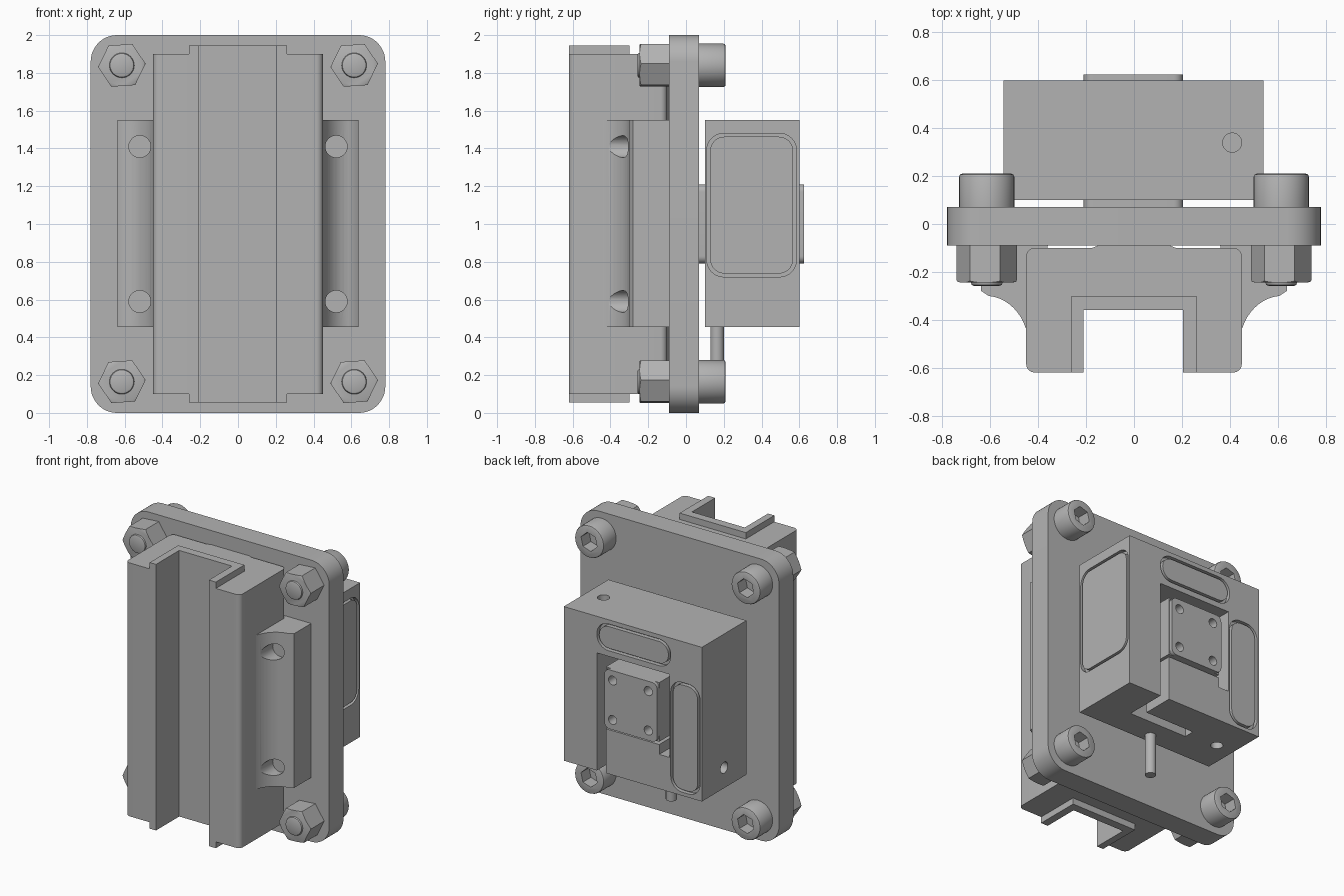
import bpy, bmesh, math

cube = bpy.data.objects.get("Cube")
if cube:
    bpy.data.objects.remove(cube, do_unlink=True)

grey = bpy.data.materials.new("machined_grey")
grey.use_nodes = True
COLOUR = (0.45, 0.45, 0.45, 1)
grey.diffuse_color = COLOUR
grey.node_tree.nodes["Principled BSDF"].inputs["Base Color"].default_value = COLOUR

# Axis of extrusion -> how a profile point (u, v) at depth w is placed
PLACE = {"x": lambda u, v, w: (w, u, v),
         "y": lambda u, v, w: (u, w, v),
         "z": lambda u, v, w: (u, v, w)}


def finish(name, bm):
    bmesh.ops.recalc_face_normals(bm, faces=bm.faces)
    mesh = bpy.data.meshes.new(name)
    bm.to_mesh(mesh)
    bm.free()
    mesh.materials.append(grey)
    obj = bpy.data.objects.new(name, mesh)
    bpy.context.collection.objects.link(obj)
    return obj


def prism(name, points, axis, low, high, bevel=0):
    bm = bmesh.new()
    base = bm.faces.new([bm.verts.new(PLACE[axis](u, v, low)) for u, v in points])
    top = bmesh.ops.extrude_face_region(bm, geom=[base])["geom"]
    shift = PLACE[axis](0, 0, high - low)
    bmesh.ops.translate(bm, vec=shift, verts=[g for g in top if isinstance(g, bmesh.types.BMVert)])
    if bevel:
        cap = [g for g in top if isinstance(g, bmesh.types.BMFace)][0]
        bmesh.ops.bevel(bm, geom=list(cap.edges), offset=bevel, segments=2,
                        profile=0.5, affect="EDGES")
    return finish(name, bm)


def rect(u0, u1, v0, v1, r=0, steps=8):
    if not r:
        return [(u0, v0), (u1, v0), (u1, v1), (u0, v1)]
    centres = [(u1 - r, v1 - r), (u0 + r, v1 - r), (u0 + r, v0 + r), (u1 - r, v0 + r)]
    return [(cu + r * math.cos(a), cv + r * math.sin(a))
            for q, (cu, cv) in enumerate(centres)
            for a in [(q + i / steps) * math.pi / 2 for i in range(steps + 1)]]


def ring(u, v, r, n=32, turn=0):
    return [(u + r * math.cos(turn + math.tau * i / n),
             v + r * math.sin(turn + math.tau * i / n)) for i in range(n)]


def boolean(obj, cutters, operation="DIFFERENCE"):
    for cutter in cutters:
        mod = obj.modifiers.new("cut", "BOOLEAN")
        mod.operation, mod.object, mod.solver = operation, cutter, "EXACT"
        bpy.context.view_layer.update()
        graph = bpy.context.evaluated_depsgraph_get()
        mesh = bpy.data.meshes.new_from_object(obj.evaluated_get(graph))
        obj.modifiers.clear()
        obj.data = mesh
        bpy.data.objects.remove(cutter, do_unlink=True)
    return obj


def groove(outline, axis, low, high, width=0.018):
    """Rounded loop cutter: an outer block less an inner block."""
    u0, u1, v0, v1 = outline
    outer = prism("cutter", rect(u0, u1, v0, v1, 0.09), axis, low, high)
    inner = prism("cutter", rect(u0 + width, u1 - width, v0 + width, v1 - width, 0.075),
                  axis, low - 0.1, high + 0.1)
    return boolean(outer, [inner])


# Mounting plate
prism("mounting_plate", rect(-0.78, 0.78, 0, 2, 0.14, 12), "y", -0.09, 0.07)

# Carriage body with its sliding liner
body = prism("carriage_body", rect(-0.45, 0.45, -0.62, -0.10, 0.035), "z", 0.1, 1.9)
boolean(body, [prism("cutter", rect(-0.26, 0.26, -0.8, -0.30), "z", -0.1, 2.1)])
prism("channel_liner", [(-0.26, -0.62), (-0.21, -0.62), (-0.21, -0.36), (0.205, -0.36),
                        (0.205, -0.62), (0.26, -0.62), (0.26, -0.30), (-0.26, -0.30)],
      "z", 0.055, 1.945)
prism("carriage_foot", [(-0.18, -0.102), (0.18, -0.102), (0.15, -0.09), (-0.15, -0.09)],
      "z", 0.1, 1.9)

# Curved side flanges with bolt holes
for side, label in ((1, "left"), (-1, "right")):
    curve = [(0.62 - 0.18 * math.cos(a), -0.51 + 0.21 * math.sin(a))
             for a in [i * math.pi / 2 / 12 * 0.95 for i in range(13)]]
    outline = [(0.40, -0.51)] + curve + [(0.638, -0.28), (0.638, -0.09), (0.36, -0.09)]
    flange = prism(label + "_flange", [(side * u, v) for u, v in outline], "z", 0.455, 1.55)
    boolean(flange, [prism("cutter", ring(side * 0.52, z, 0.058), "y", -0.7, -0.27)
                     for z in (0.59, 1.41)])
    boolean(body, [prism("cutter", ring(side * 0.52, z, 0.058), "y", -0.5, -0.27)
                   for z in (0.59, 1.41)])

# Corner fasteners: socket head, hexagon nut and threaded end
for x in (-0.615, 0.615):
    for z in (0.165, 1.84):
        head = prism("bolt_head", ring(x, z, 0.115, 40), "y", 0.07, 0.21, 0.012)
        boolean(head, [prism("cutter", ring(x, z, 0.066, 6, 0.3), "y", 0.12, 0.3)])
        nut = prism("hex_nut", ring(x, z, 0.126, 6, 0.07), "y", -0.245, -0.088)
        chamfer = prism("cutter", ring(x, z, 0.13, 40), "y", -0.05, -0.245, 0.02)
        boolean(nut, [chamfer], "INTERSECT")
        prism("bolt_end", ring(x, z, 0.066, 32), "y", -0.05, -0.258, 0.012)

# Sensor block
block = prism("sensor_block", rect(-0.545, 0.54, 0.10, 0.60), "y", 0, 1)
bpy.data.objects.remove(block, do_unlink=True)
block = prism("sensor_block", rect(-0.545, 0.54, 0.455, 1.55), "y", 0.10, 0.60)
channels = [((0.21, 0.28, 0.3, 1.29), 0.37), ((-0.29, 0.28, 1.21, 1.29), 0.37),
            ((-0.29, -0.21, 0.70, 1.29), 0.37), ((-0.25, 0.25, 0.77, 0.79), 0.37)]
cutters = [prism("cutter", rect(*area), "y", depth, 0.7) for area, depth in channels]
cutters += [
    prism("cutter", rect(-0.18, 0.28, 0.30, 0.375), "z", 0.3, 0.75),
    groove((-0.30, 0.28, 1.33, 1.52), "y", 0.57, 0.7),
    groove((-0.53, -0.30, 0.48, 1.26), "y", 0.57, 0.7),
    groove((0.11, 0.585, 0.72, 1.48), "x", 0.51, 0.7),
    prism("cutter", ring(0.41, 0.34, 0.04, 24), "z", 1.45, 1.7),
    prism("cutter", ring(-0.41, 0.34, 0.04, 24), "z", 0.3, 0.55),
    prism("cutter", ring(0.35, 0.60, 0.04, 24), "x", -0.7, -0.45),
]
boolean(block, cutters)

# Mounting pads on both faces of the sensor, with four screw holes on the outer one
prism("inner_pad", rect(-0.21, 0.205, 0.79, 1.21, 0.04), "y", 0.06, 0.11)
pad = prism("outer_pad", rect(-0.21, 0.205, 0.79, 1.21, 0.04), "y", 0.36, 0.624)
boolean(pad, [prism("cutter", ring(x, z, 0.032, 24), "y", 0.55, 0.7)
              for x in (-0.14, 0.14) for z in (0.86, 1.14)])
boolean(block, [prism("cutter", rect(-0.2, 0.2, 0.8, 1.2), "y", 0.5, 0.7)])

# Cable
prism("cable", ring(0, 0.165, 0.036, 24), "z", 0.16, 0.5)

# Smooth the round parts, keep edges crisp
bpy.ops.object.select_all(action="DESELECT")
for obj in bpy.context.collection.objects:
    if obj.type == "MESH" and grey.name in obj.data.materials:
        obj.select_set(True)
        bpy.context.view_layer.objects.active = obj
bpy.ops.object.shade_smooth_by_angle(angle=math.radians(30))
